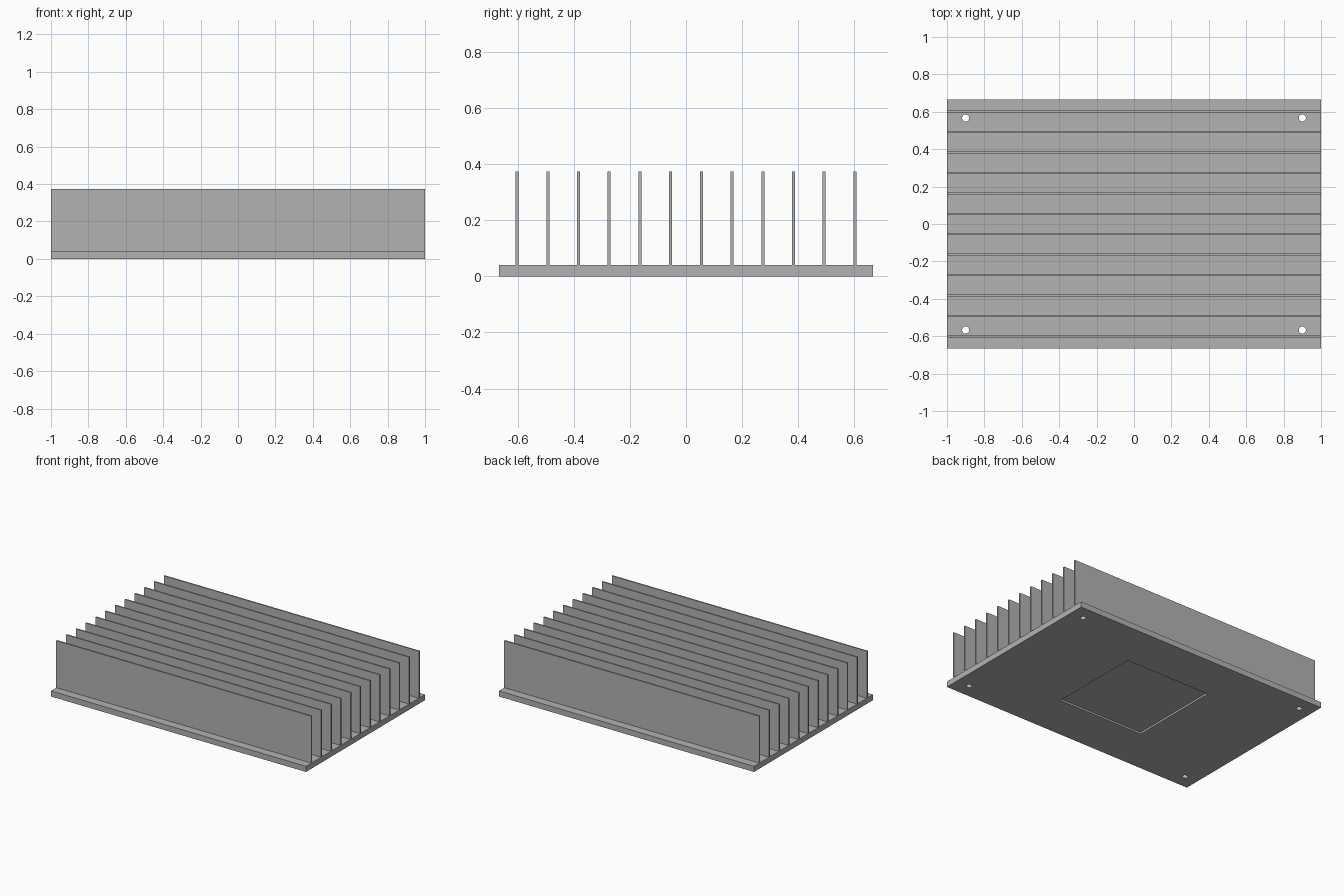
import bpy

cube = bpy.data.objects.get("Cube")
if cube:
    bpy.data.objects.remove(cube, do_unlink=True)

# Overall dimensions
LENGTH, WIDTH, BASE_H, TOP = 2.0, 1.333, 0.04, 0.373
FIN_COUNT, FIN_SPAN, FIN_T = 12, 1.204, 0.0107
HOLE_X, HOLE_Y, HOLE_R = 0.9, 0.567, 0.019
POCKET, POCKET_DEPTH = 0.667, 0.0133

# Single bare metal colour
metal = bpy.data.materials.new("grey aluminium")
metal.use_nodes = True
grey = (0.45, 0.45, 0.45, 1.0)
metal.diffuse_color = grey
metal.node_tree.nodes["Principled BSDF"].inputs["Base Color"].default_value = grey


def box(name, size, centre):
    bpy.ops.mesh.primitive_cube_add(size=1, location=centre)
    obj = bpy.context.object
    obj.name = name
    obj.scale = size
    bpy.ops.object.transform_apply(location=False, rotation=False, scale=True)
    obj.data.materials.append(metal)
    return obj


def cut(target, cutter):
    cutter.hide_render = True
    mod = target.modifiers.new("cut", "BOOLEAN")
    mod.operation = "DIFFERENCE"
    mod.solver = "EXACT"
    mod.object = cutter
    bpy.context.view_layer.objects.active = target
    bpy.ops.object.modifier_apply(modifier=mod.name)
    bpy.data.objects.remove(cutter, do_unlink=True)


# Base plate with a shallow square pocket underneath
base = box("base_plate", (LENGTH, WIDTH, BASE_H), (0, 0, BASE_H / 2))
cut(base, box("pocket_cutter", (POCKET, POCKET, 2 * POCKET_DEPTH), (0, 0, 0)))

# Mounting holes in the four corners
for sx in (-1, 1):
    for sy in (-1, 1):
        bpy.ops.mesh.primitive_cylinder_add(
            vertices=32, radius=HOLE_R, depth=4 * BASE_H,
            location=(sx * HOLE_X, sy * HOLE_Y, BASE_H / 2))
        drill = bpy.context.object
        drill.data.materials.append(metal)
        cut(base, drill)

bpy.ops.object.select_all(action="DESELECT")
base.select_set(True)
bpy.context.view_layer.objects.active = base
bpy.ops.object.shade_smooth_by_angle()

# Row of thin upright cooling fins
fin_h = TOP - BASE_H
for i in range(FIN_COUNT):
    y = FIN_SPAN * (i / (FIN_COUNT - 1) - 0.5)
    box(f"cooling_fin_{i + 1}", (LENGTH, FIN_T, fin_h), (0, y, BASE_H + fin_h / 2))
